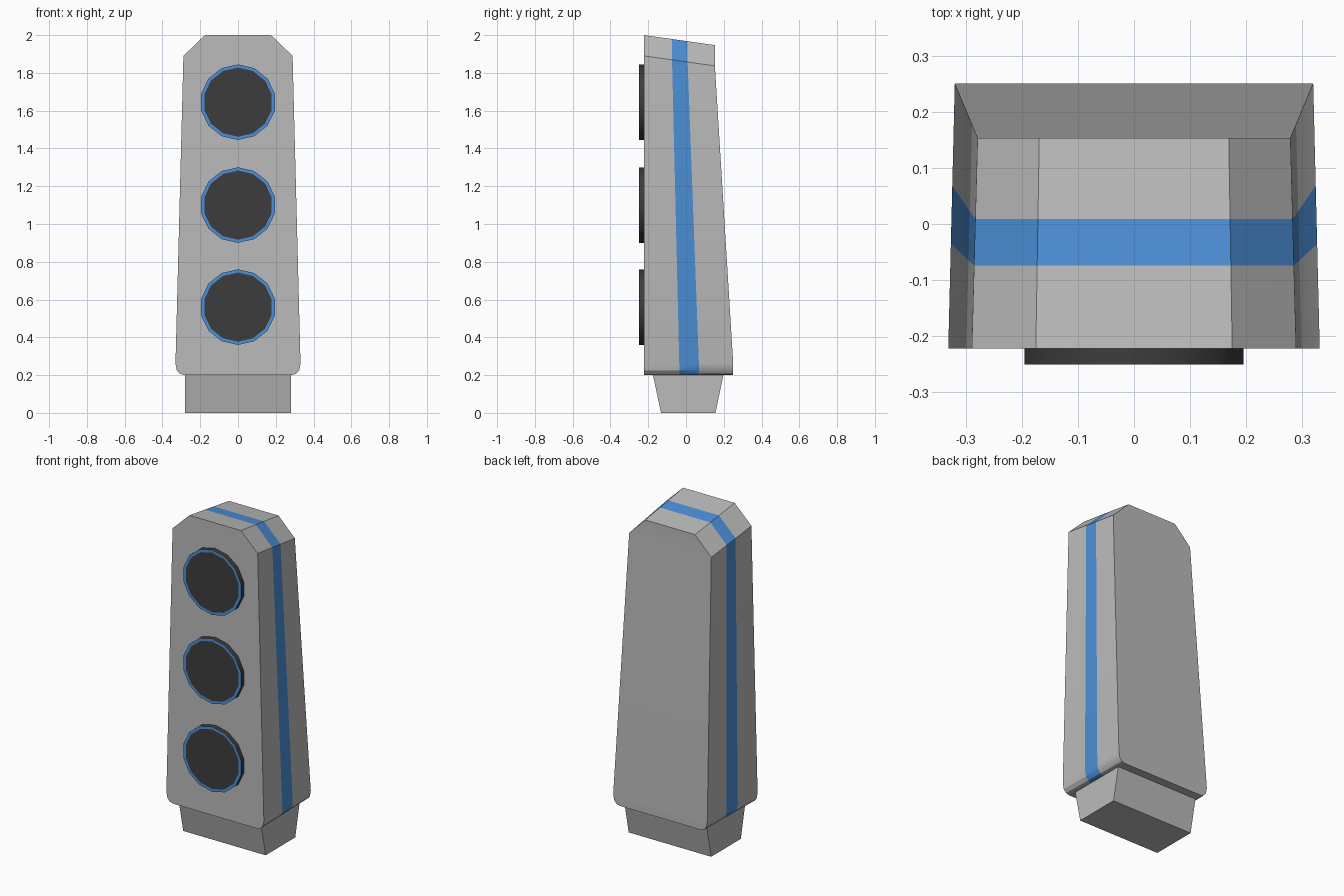
import bpy, bmesh, math
from mathutils import Vector

if "Cube" in bpy.data.objects:
    bpy.data.objects.remove(bpy.data.objects["Cube"])


def material(name, rgb):
    m = bpy.data.materials.new(name)
    m.diffuse_color = (*rgb, 1)
    m.use_nodes = True
    m.node_tree.nodes["Principled BSDF"].inputs["Base Color"].default_value = m.diffuse_color
    return m


GREY = material("grey", (0.50, 0.50, 0.50))
BLUE = material("blue", (0.073, 0.28, 0.69))
DARK = material("charcoal", (0.046, 0.046, 0.046))


def finish(bm, name, mats):
    bmesh.ops.recalc_face_normals(bm, faces=bm.faces)
    mesh = bpy.data.meshes.new(name)
    bm.to_mesh(mesh)
    bm.free()
    for m in mats:
        mesh.materials.append(m)
    mesh.set_sharp_from_angle(angle=math.radians(30))
    obj = bpy.data.objects.new(name, mesh)
    bpy.context.collection.objects.link(obj)
    return obj


# Cabinet: a mirrored outline lofted from front to sloping back, with a blue band
FRONT_Y = -0.222
half = [(0.285, 0.2), (0.308, 0.207), (0.324, 0.225), (0.331, 0.26),
        (0.289, 1.89), (0.175, 2.0)]
outline = half + [(-x, z) for x, z in reversed(half)]
n = len(outline)


def loft_point(x, z, t):
    high = z > 1
    front = Vector((x, FRONT_Y, z))
    back = Vector((x * 0.965, 0.153 if high else 0.25, z - 0.053 if high else z))
    return front.lerp(back, t)


bm = bmesh.new()
rings = [[bm.verts.new(loft_point(x, z, t)) for x, z in outline]
         for t in (0, 0.395, 0.615, 1)]
for s in range(3):
    a, b = rings[s], rings[s + 1]
    for i in range(n):
        j = (i + 1) % n
        f = bm.faces.new((a[i], a[j], b[j], b[i]))
        f.material_index = 1 if s == 1 else 0
        f.smooth = True
for ring in (rings[0], rings[-1]):          # flat front and back, row by row
    for i in range(len(half) - 1):
        bm.faces.new((ring[i], ring[i + 1], ring[n - 2 - i], ring[n - 1 - i]))
finish(bm, "cabinet", [GREY, BLUE])

# Plinth: box that narrows towards the floor in depth
bm = bmesh.new()
bmesh.ops.create_cube(bm, size=1)
for v in bm.verts:
    top = v.co.z > 0
    y_front, y_back = (-0.175, 0.198) if top else (-0.132, 0.156)
    v.co = (math.copysign(0.28, v.co.x),
            y_back if v.co.y > 0 else y_front,
            0.2 if top else 0)
finish(bm, "plinth", [GREY])

# Speaker drivers: 14-sided discs with a blue rim on the front face
for k, z in enumerate((0.56, 1.10, 1.645)):
    bm = bmesh.new()
    loops = []
    for r, y in ((0.2, FRONT_Y + 0.005), (0.2, -0.25), (0.183, -0.25)):
        loops.append([bm.verts.new((r * math.sin(a), y, z + r * math.cos(a)))
                      for a in (math.tau * i / 14 for i in range(14))])
    for s in range(2):
        for i in range(14):
            j = (i + 1) % 14
            f = bm.faces.new((loops[s][i], loops[s][j], loops[s + 1][j], loops[s + 1][i]))
            f.material_index = s
            f.smooth = s == 0
    bm.faces.new(loops[2])
    bm.faces.new(loops[0])
    finish(bm, f"speaker_driver_{k + 1}", [DARK, BLUE])
